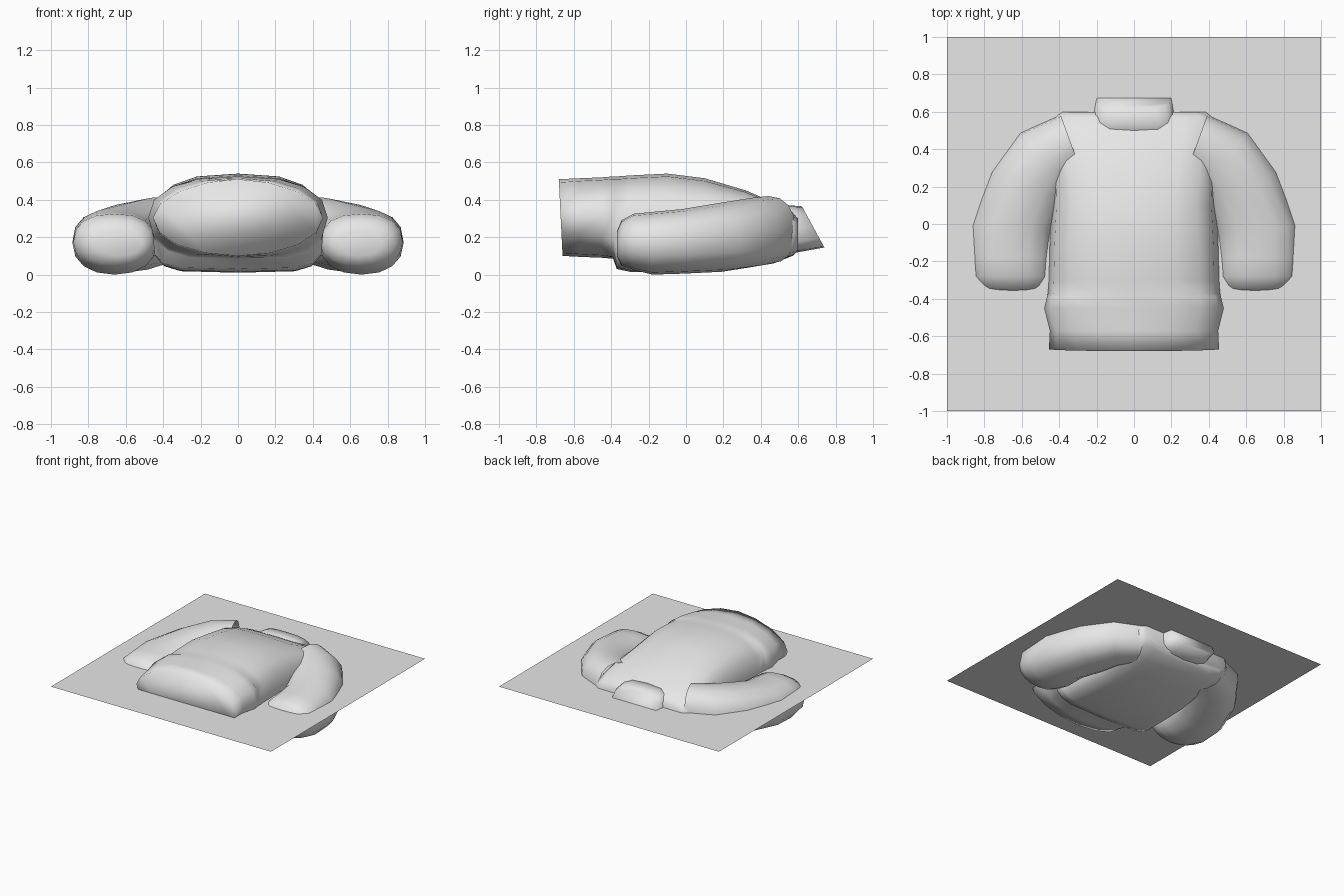
import bpy, bmesh, math
from mathutils import Vector

grey = bpy.data.materials.new("light_grey")
grey.diffuse_color = (0.8, 0.8, 0.8, 1)
SIDES = 16


def finish(name, bm):
    bmesh.ops.recalc_face_normals(bm, faces=bm.faces)
    for f in bm.faces:
        f.smooth = True
    mesh = bpy.data.meshes.new(name)
    bm.to_mesh(mesh)
    bm.free()
    mesh.materials.append(grey)
    ob = bpy.data.objects.new(name, mesh)
    bpy.context.collection.objects.link(ob)
    return ob


def power(v, e):
    return math.copysign(abs(v) ** e, v)


def loft(name, rings, mirror=1, cap_end=True):
    """Ring: cx, cy, turn, half width, z low, z high, top roundness, bottom roundness, lean."""
    bm = bmesh.new()
    loops = []
    for cx, cy, turn, w, lo, hi, et, eb, lean in rings:
        loop = []
        t = math.radians(turn)
        for i in range(SIDES):
            a = 2 * math.pi * i / SIDES
            c, s = math.cos(a), math.sin(a)
            if abs(c) < 1e-6:
                c = 0
            if abs(s) < 1e-6:
                s = 0
            e = et if s >= 0 else eb
            u, h = w * power(c, e), power(s, e)
            z = (lo + hi) / 2 + (hi - lo) / 2 * h
            loop.append(bm.verts.new((mirror * (cx + u * math.cos(t)),
                                      cy + u * math.sin(t) + lean * h, z)))
        loops.append(loop)
    for a, b in zip(loops, loops[1:]):
        for i in range(SIDES):
            j = (i + 1) % SIDES
            bm.faces.new((a[i], a[j], b[j], b[i]))
    bm.faces.new(loops[0])
    if cap_end:
        bm.faces.new(loops[-1])
    return finish(name, bm)


# torso, from hem to shoulders
loft("torso", [
    (0, -0.67, 0, 0.455, 0.10, 0.51, 1.1, 1.0, -0.01),
    (0, -0.57, 0, 0.45, 0.095, 0.515, 0.9, 0.9, 0),
    (0, -0.45, 0, 0.48, 0.09, 0.52, 0.85, 0.8, 0),
    (0, -0.39, 0, 0.465, 0.085, 0.525, 0.8, 0.6, 0),
    (0, -0.37, 0, 0.46, 0.03, 0.525, 0.8, 0.4, 0),
    (0, -0.30, 0, 0.455, 0.015, 0.53, 0.75, 0.4, 0),
    (0, -0.10, 0, 0.45, 0.01, 0.54, 0.75, 0.4, 0),
    (0, 0.10, 0, 0.44, 0.01, 0.515, 0.75, 0.4, 0),
    (0, 0.32, 0, 0.44, 0.035, 0.45, 0.6, 0.5, 0),
    (0, 0.47, 0, 0.44, 0.06, 0.385, 0.5, 0.5, 0),
    (0, 0.57, 0, 0.43, 0.10, 0.335, 0.5, 0.5, 0),
    (0, 0.60, 0, 0.40, 0.13, 0.30, 0.6, 0.6, 0),
])

# collar with a slanted rim
loft("collar", [
    (0, 0.46, 0, 0.24, 0.08, 0.37, 0.6, 0.6, 0),
    (0, 0.58, 0, 0.22, 0.12, 0.37, 0.6, 0.6, -0.02),
    (0, 0.68, 0, 0.20, 0.145, 0.365, 0.6, 0.6, -0.06),
])

# puffy sleeves, from cuff to shoulder
sleeve = [
    (0.64, -0.37, 0, 0.13, 0.10, 0.23, 1, 1, 0),
    (0.65, -0.345, 0, 0.19, 0.05, 0.29, 0.9, 0.9, 0),
    (0.66, -0.28, 0, 0.22, 0.025, 0.325, 0.85, 0.9, 0),
    (0.66, -0.18, 0, 0.225, 0.00, 0.335, 0.85, 0.9, 0),
    (0.655, -0.02, 3, 0.23, 0.005, 0.35, 0.85, 0.9, 0),
    (0.57, 0.19, 25, 0.22, 0.015, 0.385, 0.9, 0.85, 0),
    (0.47, 0.35, 45, 0.20, 0.04, 0.41, 0.9, 0.8, 0),
    (0.34, 0.44, 70, 0.155, 0.06, 0.42, 0.9, 0.8, 0),
]
for side, m in (("right", 1), ("left", -1)):
    loft(side + "_sleeve", sleeve, m, cap_end=False)

# flat sheet passing through the middle height
bm = bmesh.new()
bm.faces.new([bm.verts.new((x, y, 0.265)) for x, y in ((-1, -1), (1, -1), (1, 1), (-1, 1))])
finish("flat_sheet", bm)
